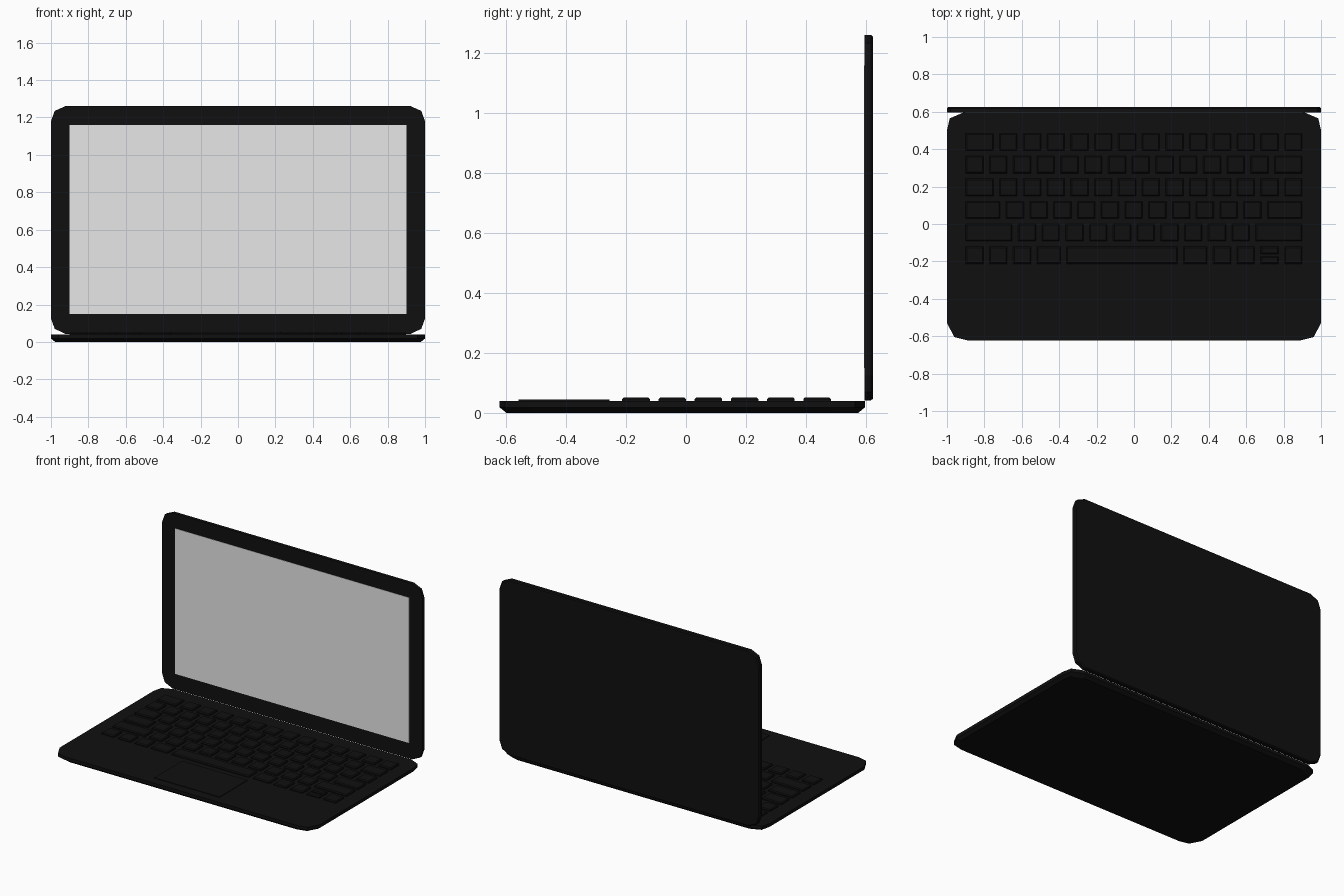
import bpy
import bmesh
from mathutils import Vector

cube = bpy.data.objects.get("Cube")
if cube:
    bpy.data.objects.remove(cube, do_unlink=True)


def make_material(name, value):
    mat = bpy.data.materials.new(name)
    mat.use_nodes = True
    colour = (value, value, value, 1)
    mat.diffuse_color = colour
    mat.node_tree.nodes["Principled BSDF"].inputs["Base Color"].default_value = colour
    return mat


black = make_material("black casing", 0.005)
grey = make_material("light grey screen", 0.8)


def flat(u, v, w):
    return Vector((u, v, w))


def upright(u, v, w):
    return Vector((u, w, v))


def rectangle(u0, u1, v0, v1):
    return [(u0, v0), (u1, v0), (u1, v1), (u0, v1)]


def mirrored(half):
    """Close a right-hand outline with its mirror image."""
    return half + [(-u, v) for u, v in reversed(half)]


def slab(name, outline, layers, mat, place=flat):
    """Stack copies of an outline; each layer is (inset, level)."""
    us, vs = zip(*outline)
    cu, cv = (min(us) + max(us)) / 2, (min(vs) + max(vs)) / 2
    hu, hv = (max(us) - min(us)) / 2, (max(vs) - min(vs)) / 2
    bm = bmesh.new()
    rings = []
    for inset, level in layers:
        su, sv = 1 - inset / hu, 1 - inset / hv
        rings.append([bm.verts.new(place(cu + (u - cu) * su, cv + (v - cv) * sv, level))
                      for u, v in outline])
    n = len(outline)
    for low, high in zip(rings, rings[1:]):
        for i in range(n):
            j = (i + 1) % n
            bm.faces.new((low[i], low[j], high[j], high[i]))
    bm.faces.new(rings[0])
    bm.faces.new(rings[-1])
    bmesh.ops.recalc_face_normals(bm, faces=bm.faces)
    mesh = bpy.data.meshes.new(name)
    bm.to_mesh(mesh)
    bm.free()
    mesh.materials.append(mat)
    obj = bpy.data.objects.new(name, mesh)
    bpy.context.collection.objects.link(obj)
    return obj


# Keyboard base with cut corners and a sloping underside
base_half = [(0.89, -0.622), (0.96, -0.605), (1, -0.53),
             (1, 0.5), (0.985, 0.565), (0.91, 0.597)]
slab("base", mirrored(base_half), [(0.022, 0), (0, 0.018), (0, 0.04)], black)

# Upright lid with a softened back edge
lid_half = [(0.92, 0.042), (0.98, 0.07), (1, 0.125),
            (1, 1.18), (0.98, 1.235), (0.92, 1.262)]
slab("lid", mirrored(lid_half), [(0, 0.596), (0, 0.618), (0.006, 0.625)], black, upright)

# Display panel
slab("screen", rectangle(-0.9, 0.9, 0.15, 1.16), [(0, 0.594), (0, 0.597)], grey, upright)

# Trackpad
slab("trackpad", rectangle(-0.25, 0.25, -0.56, -0.255), [(0, 0.038), (0, 0.044)], black)

# Keys: widths per row in key pitches, listed from back to front
pitch, gap, depth = 0.127, 0.032, 0.092
wide, shift = 1.42, 2.21
rows = [
    [wide] + [1] * 13,
    [1] * 13 + [wide],
    [wide] + [1] * 13,
    [1.7] + [1] * 11 + [1.72],
    [shift] + [1] * 10 + [shift],
    [1, 1, 1, 1.25, 4.92, 1.25, 1, 1, 1, 1],
]
key_layers = [(0, 0.038), (0, 0.046), (0.006, 0.052)]
for r, widths in enumerate(rows):
    x = -0.9
    y = 0.392 - 0.121 * r
    for k, width in enumerate(widths):
        right = x + width * pitch - gap
        spans = [(y, y + depth)]
        # The up and down arrows share one key space
        if r == 5 and k == 8:
            spans = [(y, y + 0.04), (y + 0.052, y + depth)]
        for s, (y0, y1) in enumerate(spans):
            slab(f"key_{r + 1}_{k + 1}_{s + 1}", rectangle(x, right, y0, y1), key_layers, black)
        x += width * pitch
